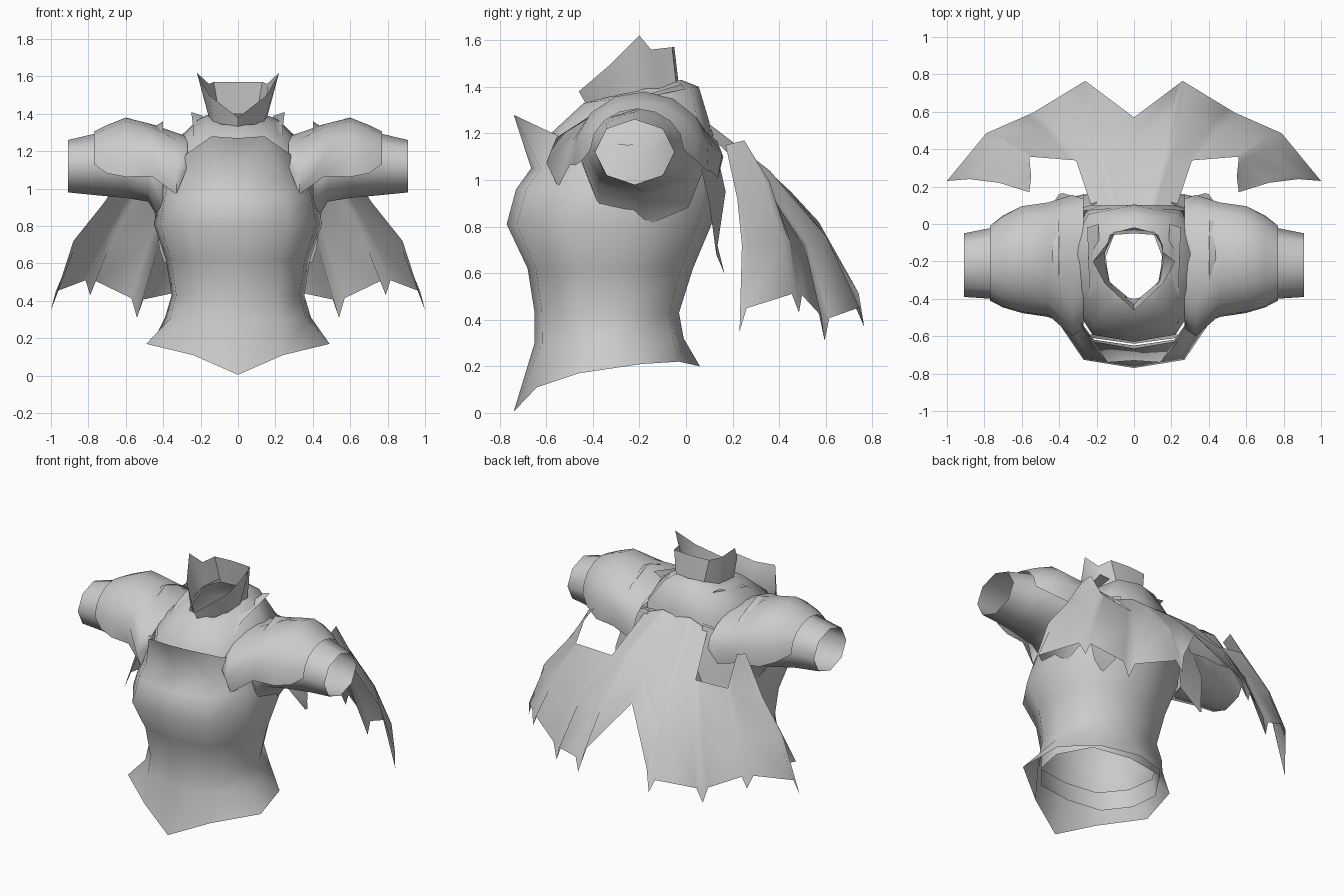
import bpy, bmesh
from math import sin, cos, radians
from mathutils import Vector

if "Cube" in bpy.data.objects:
    bpy.data.objects.remove(bpy.data.objects["Cube"])

grey = bpy.data.materials.new("plain_grey")
grey.use_nodes = True
shade = (0.6, 0.6, 0.6, 1)
grey.diffuse_color = shade
grey.node_tree.nodes["Principled BSDF"].inputs["Base Color"].default_value = shade

# Half outline of the body: share of half width, share of depth from front to back
OUTLINE = [(0, 0), (.6, .05), (.93, .3), (1, .6), (.68, .93), (0, 1)]


def body_half(z, width, front, back, tilt=0):
    """Half ring of the body; tilt lowers the front."""
    return [(width * u, front + (back - front) * v, z - tilt * (1 - v))
            for u, v in OUTLINE]


def full_ring(half):
    """Close a half ring by mirroring its inner points."""
    return half + [(-x, y, z) for x, y, z in half[-2:0:-1]]


def arc(x, y, z, ry, rz, start, end, count):
    """Points of an arc around the arm axis, from front over the top to the back."""
    angles = [radians(start + (end - start) * i / count) for i in range(count + 1)]
    return [(x, y - ry * cos(a), z + rz * sin(a)) for a in angles]


def loft(name, rows, closed=False, mirrored=False, skip=(), sharp=60):
    """Skin equal rows of points as one open sheet or tube."""
    bm = bmesh.new()
    grid = [[bm.verts.new(p) for p in row] for row in rows]
    for i in range(len(grid) - 1):
        count = len(grid[i])
        for j in range(count if closed else count - 1):
            if (i, j) in skip:
                continue
            k = (j + 1) % count
            bm.faces.new((grid[i][j], grid[i][k], grid[i + 1][k], grid[i + 1][j]))
    if mirrored:
        copy = bmesh.ops.duplicate(bm, geom=bm.verts[:] + bm.edges[:] + bm.faces[:])
        moved = [g for g in copy["geom"] if isinstance(g, bmesh.types.BMVert)]
        for vert in moved:
            vert.co.x *= -1
        flipped = [g for g in copy["geom"] if isinstance(g, bmesh.types.BMFace)]
        bmesh.ops.reverse_faces(bm, faces=flipped)
    bmesh.ops.remove_doubles(bm, verts=bm.verts[:], dist=0.001)
    loose = [v for v in bm.verts if not v.link_faces]
    bmesh.ops.delete(bm, geom=loose, context='VERTS')
    bmesh.ops.recalc_face_normals(bm, faces=bm.faces[:])
    mesh = bpy.data.meshes.new(name)
    bm.to_mesh(mesh)
    bm.free()
    mesh.materials.append(grey)
    obj = bpy.data.objects.new(name, mesh)
    bpy.context.collection.objects.link(obj)
    bpy.ops.object.select_all(action='DESELECT')
    obj.select_set(True)
    bpy.context.view_layer.objects.active = obj
    bpy.ops.object.shade_smooth_by_angle(angle=radians(sharp))
    return obj


# Torso shell: pointed hem, waist, bust and a chest rim that stands free at the front
hem = [(0, -.74, .005), (.24, -.64, .11), (.49, -.46, .17),
       (.44, -.19, .21), (.25, -.03, .22), (0, .06, .2)]
chest_rim = [(0, -.73, 1.27), (.14, -.74, 1.28), (.27, -.55, 1.19),
             (.37, -.25, 1.15), (.28, .07, 1.2), (0, .09, 1.24)]
torso = [hem, body_half(.32, .39, -.65, -.01, .02), body_half(.43, .355, -.65, -.03),
         body_half(.62, .385, -.68, .03), body_half(.81, .45, -.77, .11),
         body_half(.96, .42, -.73, .15), body_half(1.05, .4, -.665, .14), chest_rim]
loft("torso", [full_ring(r) for r in torso], closed=True, sharp=75)

# Lining inside the hem
lining = [body_half(.22, .39, -.62, -.03, .03), body_half(.32, .37, -.64, -.03)]
loft("hem_lining", [full_ring(r) for r in lining], closed=True)

# Yoke from the neck over the shoulders, tucked inside the chest rim
yoke = [body_half(1.43, .15, -.4, -.02, .09), body_half(1.4, .21, -.44, .055, .07),
        body_half(1.25, .36, -.58, .1, .05), body_half(1.05, .37, -.63, .125)]
loft("yoke", [full_ring(r) for r in yoke], closed=True, sharp=75)

# Standing collar with two raised points and an open front
collar_base = [(0, -.42, 1.31), (.13, -.31, 1.33), (.15, -.2, 1.36),
               (.155, -.12, 1.39), (.1, -.04, 1.4), (0, -.03, 1.4)]
collar_top = [(0, -.46, 1.38), (.155, -.32, 1.5), (.22, -.2, 1.62),
              (.155, -.15, 1.56), (.13, -.06, 1.57), (0, -.05, 1.57)]
loft("collar", [full_ring(collar_base), full_ring(collar_top)], closed=True)

# Upright lapels beside the neck
loft("lapels", [[(.19, .0, 1.39), (.18, -.28, 1.36), (.17, -.5, 1.25)],
                [(.25, -.02, 1.41), (.24, -.3, 1.33), (.24, -.53, 1.18)]], mirrored=True)

# Sleeves: an open cuff widening to the armhole
sleeve = [(.4, -.18, 1.08, .27, .28), (.48, -.19, 1.12, .27, .19), (.6, -.19, 1.13, .25, .18),
          (.76, -.21, 1.13, .19, .165), (.91, -.22, 1.12, .17, .14)]
loft("sleeves", [arc(*s, 0, 315, 7) for s in sleeve], closed=True, mirrored=True)

# Shoulder caps over the sleeves, with a strap reaching down the chest
caps = [(.27, -.2, 1.1, .36, .18, 5, 180), (.33, -.22, 1.08, .38, .22, -30, 200),
        (.46, -.19, 1.1, .31, .245, -8, 195), (.6, -.19, 1.11, .29, .27, -10, 195),
        (.7, -.2, 1.12, .25, .22, -10, 190), (.77, -.21, 1.13, .2, .175, 0, 180)]
loft("shoulder_caps", [arc(*c, 8) for c in caps], mirrored=True)

# Hanging flaps behind the arms
loft("back_flaps", [[(.2, .11, 1.22), (.4, .04, 1.15)], [(.2, .17, .95), (.45, .1, .9)],
                    [(.26, .13, .74), (.42, .13, .68)], [(.38, .165, .6), (.4, .16, .61)]],
     mirrored=True)

# Cape: ribs run from the neck to sharp tips, with a raised edge between them
ribs = [[(0, .1, 1.22), (0, .32, 1.07), (0, .45, .95), (0, .57, .82)],
        [(.1, .1, 1.24), (.18, .36, 1.04), (.23, .6, .76), (.26, .765, .37)],
        [(.23, .1, 1.19), (.31, .34, .97), (.44, .51, .72), (.54, .595, .31)],
        [(.55, .25, 1.17), (.56, .36, .99), (.7, .44, .74), (.79, .485, .43)],
        [(.56, .17, 1.15), (.72, .22, .92), (.88, .24, .72), (1, .23, .35)]]
columns = [ribs[0]]
for i in range(1, len(ribs)):
    for share in ((.88,) if i == 1 else (.12, .88)):
        between = [Vector(a).lerp(Vector(b), share) for a, b in zip(ribs[i - 1], ribs[i])]
        between[-1].z += .09
        columns.append(between)
    columns.append(ribs[i])
# The gap between neck and wing stays open
loft("cape", columns, mirrored=True, skip=((5, 0), (6, 0), (7, 0)), sharp=80)
